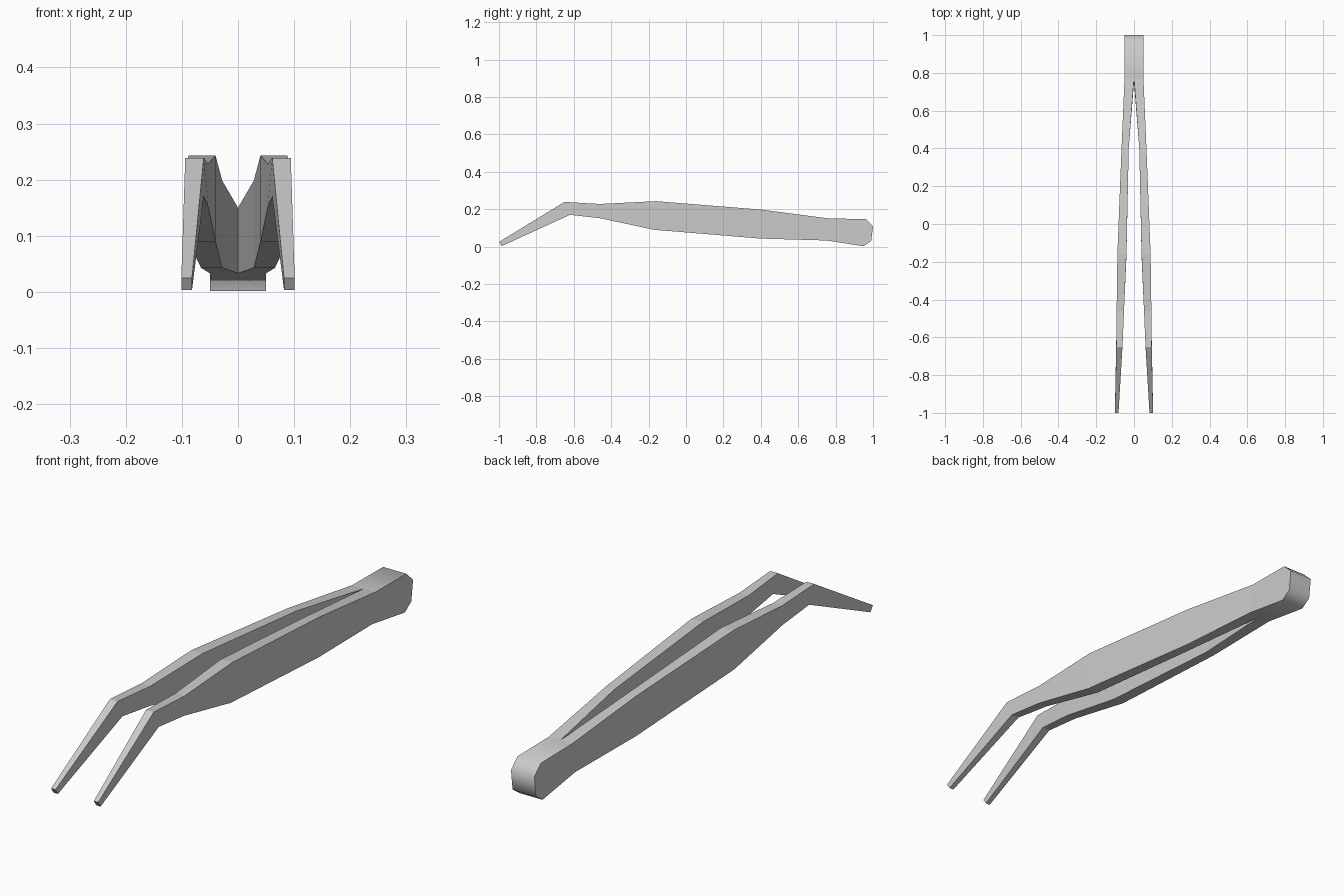
import bpy
import bmesh
from math import radians

cube = bpy.data.objects.get("Cube")
if cube:
    bpy.data.objects.remove(cube, do_unlink=True)

steel = bpy.data.materials.new("light_grey_steel")
steel.use_nodes = True
colour = (0.6, 0.6, 0.6, 1)
steel.diffuse_color = colour
steel.node_tree.nodes["Principled BSDF"].inputs["Base Color"].default_value = colour

# Stations from tip to grip end: top y, top z, bottom y, bottom z, inner x, outer x
stations = [
    (-1.0, 0.025, -0.985, 0.003, 0.082, 0.101),
    (-0.65, 0.239, -0.62, 0.17, 0.061, 0.094),
    (-0.46, 0.228, -0.46, 0.152, 0.053, 0.092),
    (-0.16, 0.243, -0.17, 0.09, 0.04, 0.088),
    (0.4, 0.198, 0.4, 0.043, 0.028, 0.066),
    (0.77, 0.15, 0.75, 0.033, 0, 0.05),
    (0.96, 0.148, 0.95, 0.002, 0, 0.05),
    (1.0, 0.11, 0.99, 0.03, 0, 0.05),
]
JOIN = 5  # station where both arms meet

# One arm with its half of the joined grip
bm = bmesh.new()
rings = [
    [bm.verts.new(p) for p in ((xo, yt, zt), (xi, yt, zt), (xi, yb, zb), (xo, yb, zb))]
    for yt, zt, yb, zb, xi, xo in stations
]
for s, (a, b) in enumerate(zip(rings, rings[1:])):
    for i in range(4):
        if i == 1 and s >= JOIN:
            continue  # no wall inside the solid grip
        j = (i + 1) % 4
        bm.faces.new((a[i], b[i], b[j], a[j]))
bm.faces.new(rings[0])
bm.faces.new(reversed(rings[-1]))
mesh = bpy.data.meshes.new("tweezers")
bm.to_mesh(mesh)
bm.free()
mesh.materials.append(steel)

tweezers = bpy.data.objects.new("tweezers", mesh)
bpy.context.collection.objects.link(tweezers)
bpy.ops.object.select_all(action="DESELECT")
tweezers.select_set(True)
bpy.context.view_layer.objects.active = tweezers

# Rounded grip end, flat faceted arms
bpy.ops.object.shade_smooth_by_angle(angle=radians(60))
for face in mesh.polygons:
    if face.center.y < 0.7:
        face.use_smooth = False

# Opposite arm
mirror = tweezers.modifiers.new("opposite_arm", "MIRROR")
mirror.use_clip = True
mirror.merge_threshold = 0.0005
